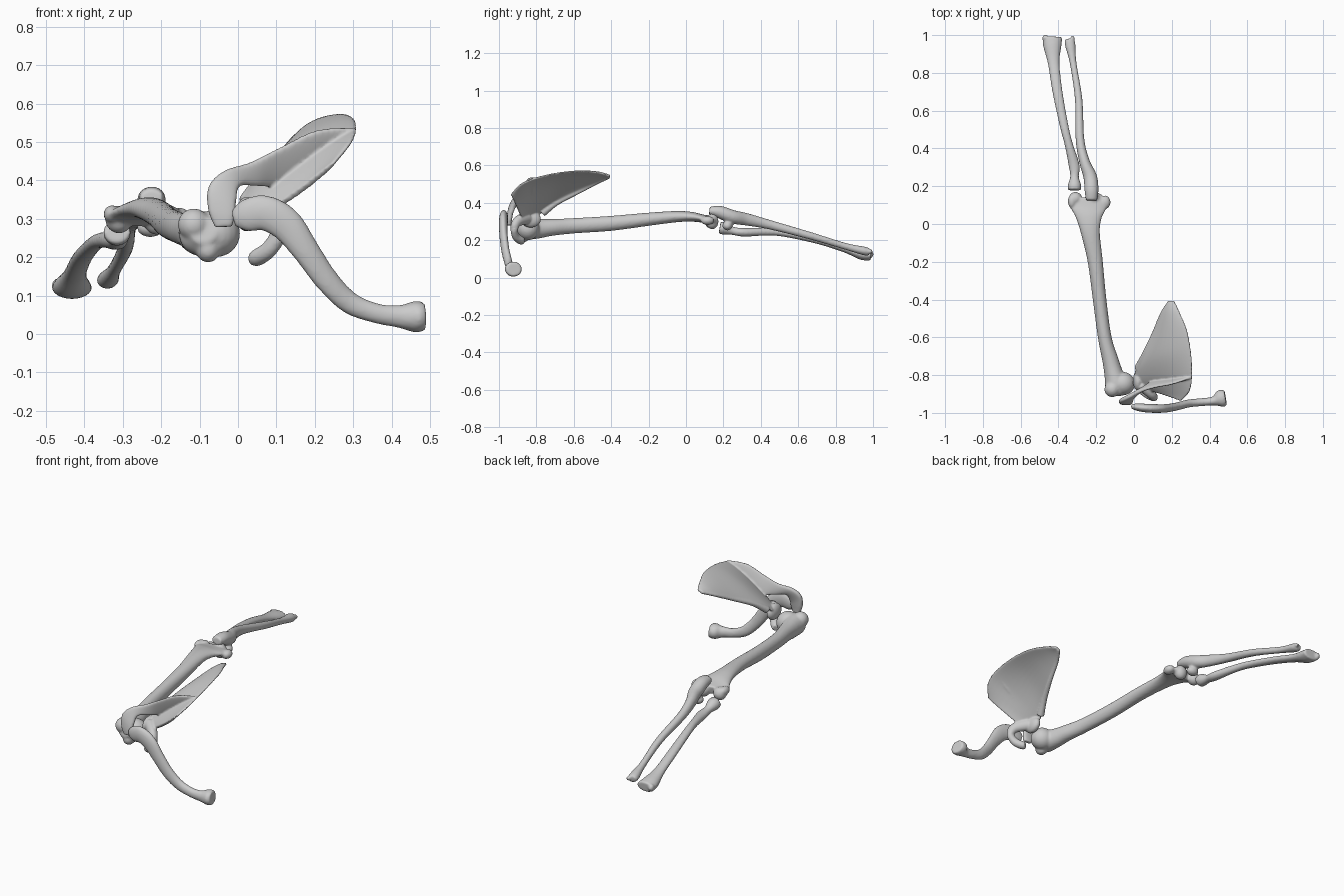
import bpy, bmesh, math
from mathutils import Vector, Matrix


def spline(st, n=7):
    """Catmull-Rom through tuples of numbers."""
    out = []
    for i in range(len(st) - 1):
        p0, p1, p2, p3 = st[max(i - 1, 0)], st[i], st[i + 1], st[min(i + 2, len(st) - 1)]
        for k in range(n):
            t = k / n
            out.append([0.5 * (2 * b + (c - a) * t + (2 * a - 5 * b + 4 * c - d) * t * t
                               + (3 * b - a - 3 * c + d) * t ** 3)
                        for a, b, c, d in zip(p0, p1, p2, p3)])
    return out + [list(st[-1])]


def skin(bm, rings):
    rows = [[bm.verts.new(p) for p in r] for r in rings]
    n = len(rows[0])
    for r, s in zip(rows, rows[1:]):
        for i in range(n):
            bm.faces.new((r[i], r[(i + 1) % n], s[(i + 1) % n], s[i]))
    bm.faces.new(rows[0][::-1])
    bm.faces.new(rows[-1])


def tangent(c, i):
    return (c[min(i + 1, len(c) - 1)] - c[max(i - 1, 0)]).normalized()


def tube(bm, stations, n=24):
    """Stations: x, y, z, half-width, half-height."""
    s = spline(stations)
    c = [Vector(p[:3]) for p in s]
    rings = []
    for i, p in enumerate(s):
        t = tangent(c, i)
        u = t.cross(Vector((0, 0, 1))).normalized()
        v = u.cross(t)
        rings.append([c[i] + u * p[3] * math.cos(a) + v * p[4] * math.sin(a)
                      for a in (2 * math.pi * k / n for k in range(n))])
    skin(bm, rings)


def plate(bm, stations, n=32):
    """Stations: edge A xyz, edge B xyz, half-thickness, bow."""
    s = spline(stations)
    c = [(Vector(p[:3]) + Vector(p[3:6])) / 2 for p in s]
    rings = []
    for i, p in enumerate(s):
        u = (Vector(p[3:6]) - Vector(p[:3])) / 2
        v = tangent(c, i).cross(u).normalized()
        ring = []
        for k in range(n):
            a = 2 * math.pi * k / n
            h = math.copysign(abs(math.sin(a)) ** 0.5, math.sin(a)) * p[6]
            ring.append(c[i] + u * math.cos(a) + v * (h + p[7] * math.sin(a) ** 2))
        rings.append(ring)
    skin(bm, rings)


def blob(bm, x, y, z, rx, ry, rz):
    m = Matrix.Translation((x, y, z)) @ Matrix.Diagonal((rx, ry, rz, 1))
    bmesh.ops.create_uvsphere(bm, u_segments=20, v_segments=12, radius=1, matrix=m)


def bone(name, tubes=(), plates=(), blobs=(), voxel=0.006, smooth=5):
    """Fuse the pieces of one bone into a single smooth skin."""
    bm = bmesh.new()
    for t in tubes:
        tube(bm, t)
    for p in plates:
        plate(bm, p)
    for b in blobs:
        blob(bm, *b)
    bmesh.ops.recalc_face_normals(bm, faces=bm.faces)
    me = bpy.data.meshes.new(name)
    bm.to_mesh(me)
    bm.free()
    ob = bpy.data.objects.new(name, me)
    bpy.context.collection.objects.link(ob)
    r = ob.modifiers.new("Fuse", 'REMESH')
    r.mode = 'VOXEL'
    r.voxel_size = voxel
    r.use_smooth_shade = True
    s = ob.modifiers.new("Soften", 'SMOOTH')
    s.factor = 0.5
    s.iterations = smooth
    return ob


# collar bone: flat outer end, S-curve, flared inner end
bone("clavicle", tubes=[[
    (-.012, -.965, .30, .012, .022), (.02, -.970, .308, .02, .042), (.07, -.975, .315, .023, .046),
    (.125, -.977, .285, .023, .044), (.175, -.975, .22, .022, .036), (.23, -.965, .142, .021, .032),
    (.29, -.95, .082, .021, .029), (.36, -.943, .054, .021, .026), (.42, -.937, .046, .024, .030),
    (.458, -.925, .045, .046, .040), (.485, -.920, .046, .040, .038)]])

# shoulder blade: bowed plate, spine ridge with acromion, coracoid hook, socket
blade = [(.178, -.408, .535, .212, -.405, .545, .008, 0),
         (.145, -.47, .505, .240, -.465, .563, .010, .008),
         (.100, -.58, .455, .280, -.56, .570, .010, .018),
         (.045, -.70, .395, .303, -.68, .560, .010, .022),
         (.005, -.78, .340, .309, -.80, .535, .010, .012),
         (.010, -.84, .315, .295, -.885, .500, .010, -.005),
         (.060, -.875, .305, .25, -.937, .445, .009, -.008)]
ridge = [(.295, -.81, .522, .308, -.81, .537, .007, 0),
         (.20, -.82, .450, .205, -.845, .530, .009, 0),
         (.10, -.835, .390, .105, -.865, .483, .009, 0),
         (.055, -.865, .385, .035, -.885, .448, .011, 0),
         (.005, -.91, .385, -.035, -.915, .425, .014, 0),
         (-.005, -.935, .345, -.076, -.935, .385, .015, 0),
         (-.008, -.945, .310, -.078, -.943, .325, .015, 0),
         (-.015, -.948, .280, -.060, -.945, .278, .012, 0)]
bone("scapula", plates=[blade, ridge], tubes=[
    [(.035, -.85, .32, .03, .035), (.09, -.90, .300, .025, .028), (.105, -.918, .262, .02, .022),
     (.082, -.91, .222, .02, .022), (.052, -.885, .200, .024, .022), (.04, -.87, .195, .018, .018)],
    [(.02, -.765, .345, .02, .02), (.055, -.69, .40, .014, .014), (.105, -.58, .455, .011, .011),
     (.148, -.475, .508, .010, .010), (.19, -.412, .538, .010, .010)]],
    blobs=[(.022, -.83, .312, .028, .055, .045)], voxel=.005, smooth=4)

# upper arm bone: ball head, tubercles, shaft, flared elbow end
bone("humerus", tubes=[[
    (-.09, -.905, .27, .035, .035), (-.09, -.86, .262, .062, .058), (-.108, -.79, .262, .050, .053),
    (-.125, -.72, .268, .043, .045), (-.155, -.6, .277, .036, .041), (-.182, -.4, .29, .036, .040),
    (-.205, -.2, .312, .040, .035), (-.230, -.05, .326, .050, .030), (-.238, .03, .325, .068, .026),
    (-.240, .09, .315, .095, .022), (-.25, .14, .303, .080, .025)]],
    blobs=[(-.058, -.845, .262, .064, .062, .062), (-.115, -.875, .285, .042, .042, .042),
           (-.078, -.875, .220, .032, .036, .034), (-.31, .135, .298, .036, .035, .036),
           (-.212, .14, .300, .036, .034, .042), (-.152, .115, .305, .028, .036, .024),
           (-.328, .12, .312, .022, .038, .024)])

# inner forearm bone: hooked elbow end, slim wrist end
bone("ulna", tubes=[[
    (-.225, .125, .357, .030, .022), (-.225, .18, .350, .037, .034), (-.232, .25, .325, .036, .036),
    (-.262, .33, .310, .028, .033), (-.286, .45, .282, .023, .025), (-.293, .66, .225, .020, .020),
    (-.322, .85, .168, .018, .018), (-.338, .95, .143, .028, .023), (-.342, .98, .138, .024, .019)]],
    blobs=[(-.228, .222, .278, .036, .028, .026), (-.325, .985, .14, .012, .013, .012)])

# outer forearm bone: round head, tuberosity, wide wrist end
bone("radius", tubes=[[
    (-.315, .180, .267, .034, .032), (-.315, .207, .262, .035, .033), (-.315, .25, .250, .023, .022),
    (-.317, .31, .242, .029, .023), (-.345, .42, .245, .022, .021), (-.370, .52, .238, .023, .019),
    (-.405, .70, .200, .027, .019), (-.425, .85, .155, .031, .021), (-.432, .94, .127, .048, .032),
    (-.432, .99, .120, .053, .028)]],
    blobs=[(-.470, .985, .125, .016, .018, .02)])
